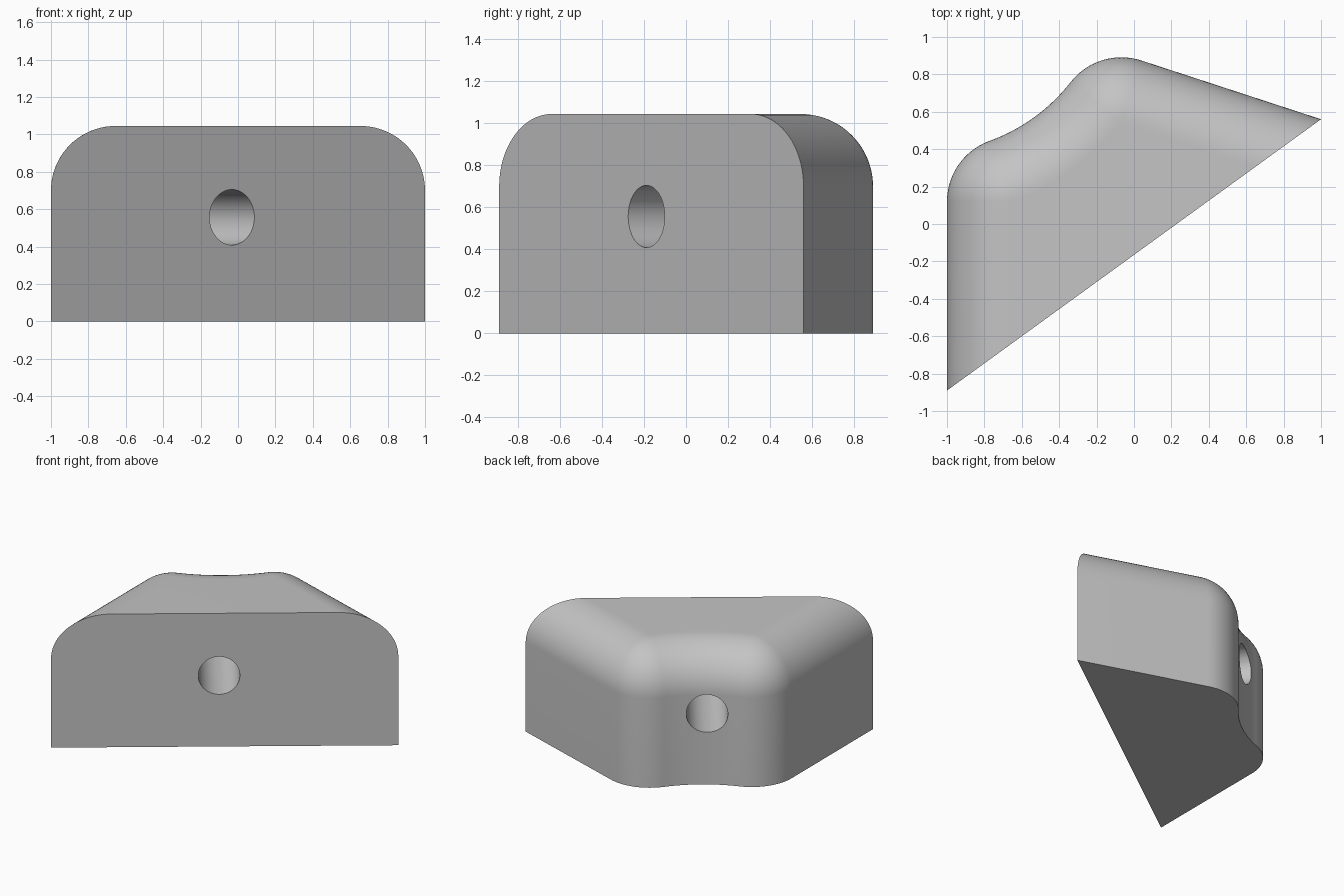
import bpy, bmesh
from math import sin, cos, radians, pi
from mathutils import Matrix

if "Cube" in bpy.data.objects:
    bpy.data.objects.remove(bpy.data.objects["Cube"], do_unlink=True)

HEIGHT, ROUND = 1.045, 0.345        # block height, edge and corner radius
HALF = 1.235                        # half the width of the flat front
SIDE = radians(35.95)               # direction of the side wall normal
BLEND = radians(16)                 # half angle of the hollow back
CU, CV = 0.363, 0.615               # corner centre
SPAN = CU / sin(BLEND)              # corner centre to hollow centre
HOLLOW = SPAN - ROUND
HV = CV + SPAN * cos(BLEND)
PLACE = Matrix.Translation((0, -0.165, 0)) @ Matrix.Rotation(SIDE, 4, 'Z')

grey = bpy.data.materials.new("plain grey")
grey.use_nodes = True
grey.diffuse_color = (0.55, 0.55, 0.55, 1)
grey.node_tree.nodes["Principled BSDF"].inputs["Base Color"].default_value = grey.diffuse_color


def outline(inset):
    """Plan outline moved inward, open along the flat front."""
    r, n = ROUND - inset, 20
    end = pi / 2 + BLEND
    right = [(HALF - inset / cos(SIDE), 0)]
    for i in range(n + 1):
        a = SIDE + (end - SIDE) * i / n
        right.append((CU + r * cos(a), CV + r * sin(a)))
    for i in range(1, 10):
        a = BLEND * (1 - i / 10)
        right.append(((HOLLOW + inset) * sin(a), HV - (HOLLOW + inset) * cos(a)))
    middle = [(0, HV - HOLLOW - inset)]
    return right + middle + [(-u, v) for u, v in reversed(right)]


def finish(bm, name):
    bmesh.ops.recalc_face_normals(bm, faces=bm.faces)
    mesh = bpy.data.meshes.new(name)
    bm.to_mesh(mesh)
    bm.free()
    mesh.materials.append(grey)
    obj = bpy.data.objects.new(name, mesh)
    bpy.context.collection.objects.link(obj)
    obj.matrix_world = PLACE
    return obj


# Block: straight wall, then a quarter-round up to the flat top
levels = [(0, 0)]
for k in range(21):
    t = pi / 2 * k / 20
    levels.append((ROUND * (1 - cos(t)), HEIGHT - ROUND + ROUND * sin(t)))
bm = bmesh.new()
rows = [[bm.verts.new((u, v, z)) for u, v in outline(i)] for i, z in levels]
for low, high in zip(rows, rows[1:]):
    for j in range(len(low) - 1):
        bm.faces.new((low[j], low[j + 1], high[j + 1], high[j]))
bm.faces.new(rows[0])
bm.faces.new(rows[-1])
bm.faces.new([r[0] for r in rows] + [r[-1] for r in reversed(rows)])
bmesh.ops.remove_doubles(bm, verts=bm.verts, dist=0.0005)
block = finish(bm, "block")

# Bore: round hole straight through from front to back
bm = bmesh.new()
bmesh.ops.create_cone(bm, cap_ends=True, segments=64, radius1=0.148, radius2=0.148, depth=3,
                      matrix=Matrix.Translation((-0.04, 0.5, 0.557)) @ Matrix.Rotation(pi / 2, 4, 'X'))
cutter = finish(bm, "bore_cutter")
cutter.hide_render = True
cutter.hide_viewport = True
cutter.display_type = 'WIRE'

bore = block.modifiers.new("bore", 'BOOLEAN')
bore.operation = 'DIFFERENCE'
bore.solver = 'EXACT'
bore.object = cutter
bpy.context.view_layer.update()

# Apply the cut, then smooth the curved faces
bpy.ops.object.select_all(action='DESELECT')
block.select_set(True)
bpy.context.view_layer.objects.active = block
bpy.ops.object.modifier_apply(modifier="bore")
bpy.data.objects.remove(cutter, do_unlink=True)
bpy.ops.object.shade_smooth_by_angle(angle=radians(30))
